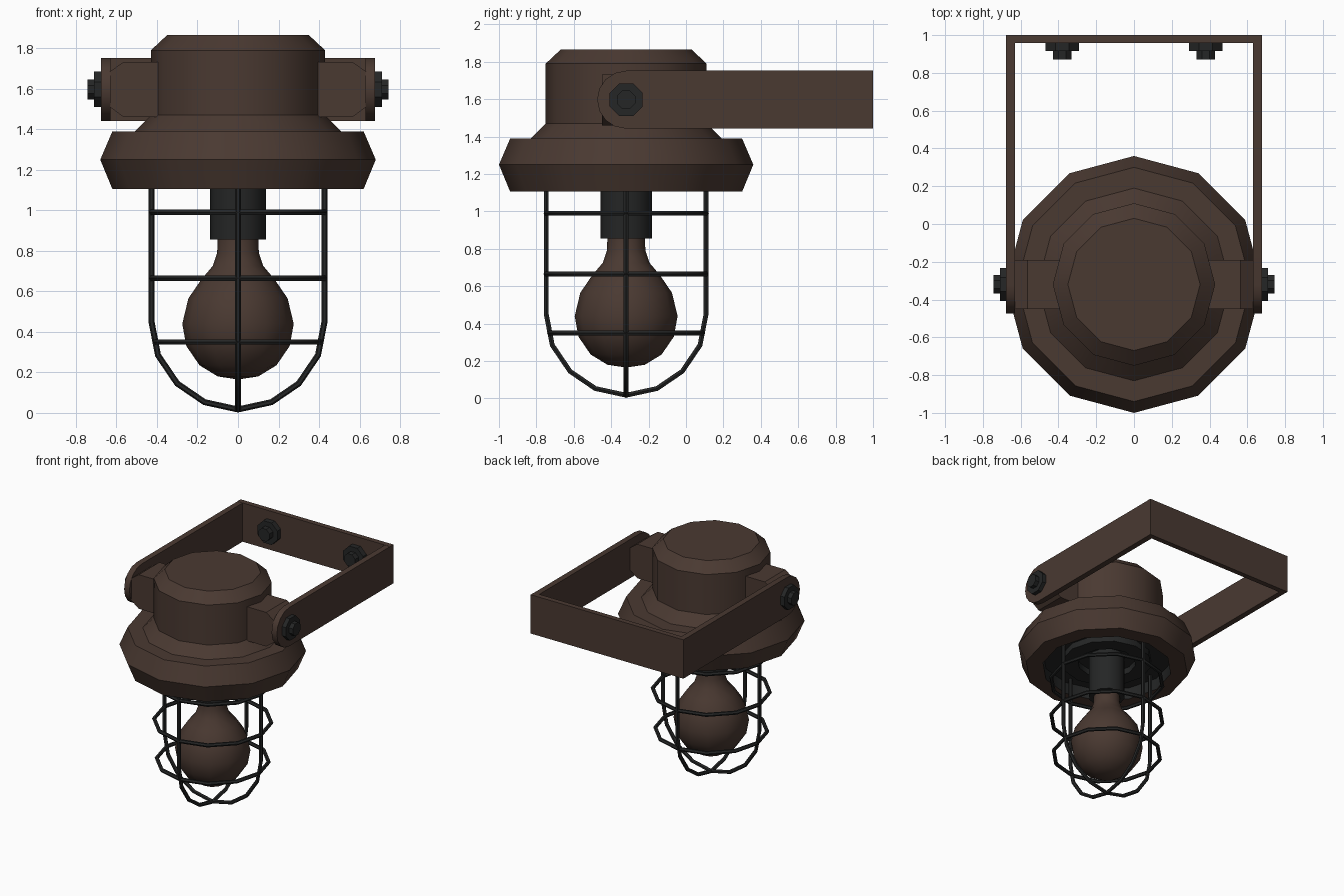
import bpy, bmesh, math
from mathutils import Matrix, Vector

if "Cube" in bpy.data.objects:
    bpy.data.objects.remove(bpy.data.objects["Cube"])

CY, PZ = -0.32, 1.597      # lamp axis in y, pivot height


def material(name, col):
    m = bpy.data.materials.new(name)
    m.diffuse_color = (*col, 1)
    m.use_nodes = True
    m.node_tree.nodes["Principled BSDF"].inputs["Base Color"].default_value = m.diffuse_color
    return m


BROWN = material("rusty brown", (0.068, 0.041, 0.031))
BLACK = material("dark iron", (0.018, 0.019, 0.019))


def finish(name, bm, mat, angle=35):
    bmesh.ops.remove_doubles(bm, verts=bm.verts, dist=1e-5)
    bmesh.ops.recalc_face_normals(bm, faces=bm.faces)
    me = bpy.data.meshes.new(name)
    bm.to_mesh(me)
    bm.free()
    ob = bpy.data.objects.new(name, me)
    bpy.context.collection.objects.link(ob)
    me.materials.append(mat)
    smooth(ob, angle)
    return ob


def smooth(ob, angle):
    bpy.ops.object.select_all(action='DESELECT')
    ob.select_set(True)
    bpy.context.view_layer.objects.active = ob
    bpy.ops.object.shade_smooth_by_angle(angle=math.radians(angle))


def lathe(name, profile, mat, n=12, matrix=None, angle=35):
    """Revolve (radius, height) points about z, then place with matrix."""
    bm = bmesh.new()
    vs = [bm.verts.new((r, 0, z)) for r, z in profile]
    es = [bm.edges.new(p) for p in zip(vs, vs[1:])]
    bmesh.ops.spin(bm, geom=vs + es, cent=(0, 0, 0), axis=(0, 0, 1),
                   angle=math.tau, steps=n, use_duplicate=False)
    bm.transform(matrix or Matrix.Translation((0, CY, 0)))
    return finish(name, bm, mat, angle)


def prism(name, outline, x0, x1, mat):
    """Extrude a (y, z) outline from x0 to x1."""
    bm = bmesh.new()
    f = bm.faces.new([bm.verts.new((x0, y, z)) for y, z in outline])
    ext = bmesh.ops.extrude_face_region(bm, geom=[f])['geom']
    bmesh.ops.translate(bm, vec=(x1 - x0, 0, 0),
                        verts=[v for v in ext if isinstance(v, bmesh.types.BMVert)])
    return finish(name, bm, mat)


def wire(name, pts, cyclic=False):
    cu = bpy.data.curves.new(name, 'CURVE')
    cu.dimensions = '3D'
    cu.bevel_depth = 0.015
    cu.bevel_resolution = 1
    sp = cu.splines.new('POLY')
    sp.points.add(len(pts) - 1)
    for p, c in zip(sp.points, pts):
        p.co = (*c, 1)
    sp.use_cyclic_u = cyclic
    ob = bpy.data.objects.new(name, cu)
    bpy.context.collection.objects.link(ob)
    bpy.ops.object.select_all(action='DESELECT')
    ob.select_set(True)
    bpy.context.view_layer.objects.active = ob
    bpy.ops.object.convert(target='MESH')
    ob = bpy.context.view_layer.objects.active
    ob.data.materials.clear()
    ob.data.materials.append(BLACK)
    smooth(ob, 35)


# housing, with dark recess underneath
housing = lathe("housing", [(0, 1.865), (0.35, 1.865), (0.43, 1.79), (0.43, 1.47),
                            (0.51, 1.39), (0.62, 1.39), (0.68, 1.25), (0.62, 1.105),
                            (0.49, 1.105), (0.49, 1.20), (0, 1.20)], BROWN)
housing.data.materials.append(BLACK)
for p in housing.data.polygons:
    if p.center.z < 1.22 and (p.center - Vector((0, CY, p.center.z))).length < 0.5:
        p.material_index = 1
lathe("recess_ring", [(0.34, 1.2), (0.34, 1.15), (0.22, 1.15), (0.22, 1.2)], BLACK)

# socket and bulb
lathe("socket", [(0.137, 1.2), (0.137, 0.855), (0, 0.855)], BLACK)
lathe("bulb", [(0.1, 0.86), (0.103, 0.79), (0.125, 0.725), (0.18, 0.66), (0.245, 0.565),
               (0.275, 0.44), (0.255, 0.33), (0.19, 0.235), (0.1, 0.18), (0, 0.165)],
      BROWN, angle=50)

# wire cage: two crossing arches and three hoops
half = [(0.427, 1.2), (0.427, 0.45), (0.395, 0.285), (0.3, 0.145), (0.165, 0.053)]
arch = half + [(0, 0.017)] + [(-r, z) for r, z in reversed(half)]
wire("cage_arch_side", [(r, CY, z) for r, z in arch])
wire("cage_arch_front", [(0, CY + r, z) for r, z in arch])
for i, (z, r) in enumerate([(0.99, 0.427), (0.665, 0.427), (0.35, 0.408)]):
    wire(f"cage_hoop_{i + 1}", [(r * math.cos(k * math.tau / 12),
                                 CY + r * math.sin(k * math.tau / 12), z)
                                for k in range(12)], True)

# bracket back bar
prism("bracket_back", [(0.958, 1.442), (1, 1.442), (1, 1.753), (0.958, 1.753)],
      -0.677, 0.677, BROWN)

BOLT = [(0, 0), (0.095, 0), (0.095, 0.034), (0.053, 0.034), (0.053, 0.068), (0, 0.068)]
R = 0.155
tip = [(CY - R * math.sin(a), PZ + R * math.cos(a))
       for a in (k * math.pi / 8 for k in range(9))]
for s, side in ((-1, "left"), (1, "right")):
    # bracket arm with round end
    prism(f"bracket_arm_{side}", tip + [(0.98, PZ - R), (0.98, PZ + R)],
          s * 0.63, s * 0.677, BROWN)
    # pivot block with chamfered end
    bm = bmesh.new()
    f = bm.faces.new([bm.verts.new((s * x, CY - 0.13, z)) for x, z in
                      [(0.3, 1.46), (0.565, 1.46), (0.632, 1.51), (0.632, 1.685),
                       (0.565, 1.733), (0.3, 1.733)]])
    ext = bmesh.ops.extrude_face_region(bm, geom=[f])['geom']
    bmesh.ops.translate(bm, vec=(0, 0.26, 0),
                        verts=[v for v in ext if isinstance(v, bmesh.types.BMVert)])
    finish(f"pivot_block_{side}", bm, BROWN)
    # pivot bolt and wall bolt
    lathe(f"pivot_bolt_{side}", BOLT, BLACK, 8,
          Matrix.Translation((s * 0.676, CY, PZ)) @ Matrix.Rotation(s * math.pi / 2, 4, 'Y')
          @ Matrix.Rotation(math.pi / 8, 4, 'Z'))
    wall = [(r, z * 1.3) for r, z in BOLT]
    lathe(f"wall_bolt_{side}", wall, BLACK, 8,
          Matrix.Translation((s * 0.38, 0.959, PZ)) @ Matrix.Rotation(math.pi / 2, 4, 'X')
          @ Matrix.Rotation(math.pi / 8, 4, 'Z'))
